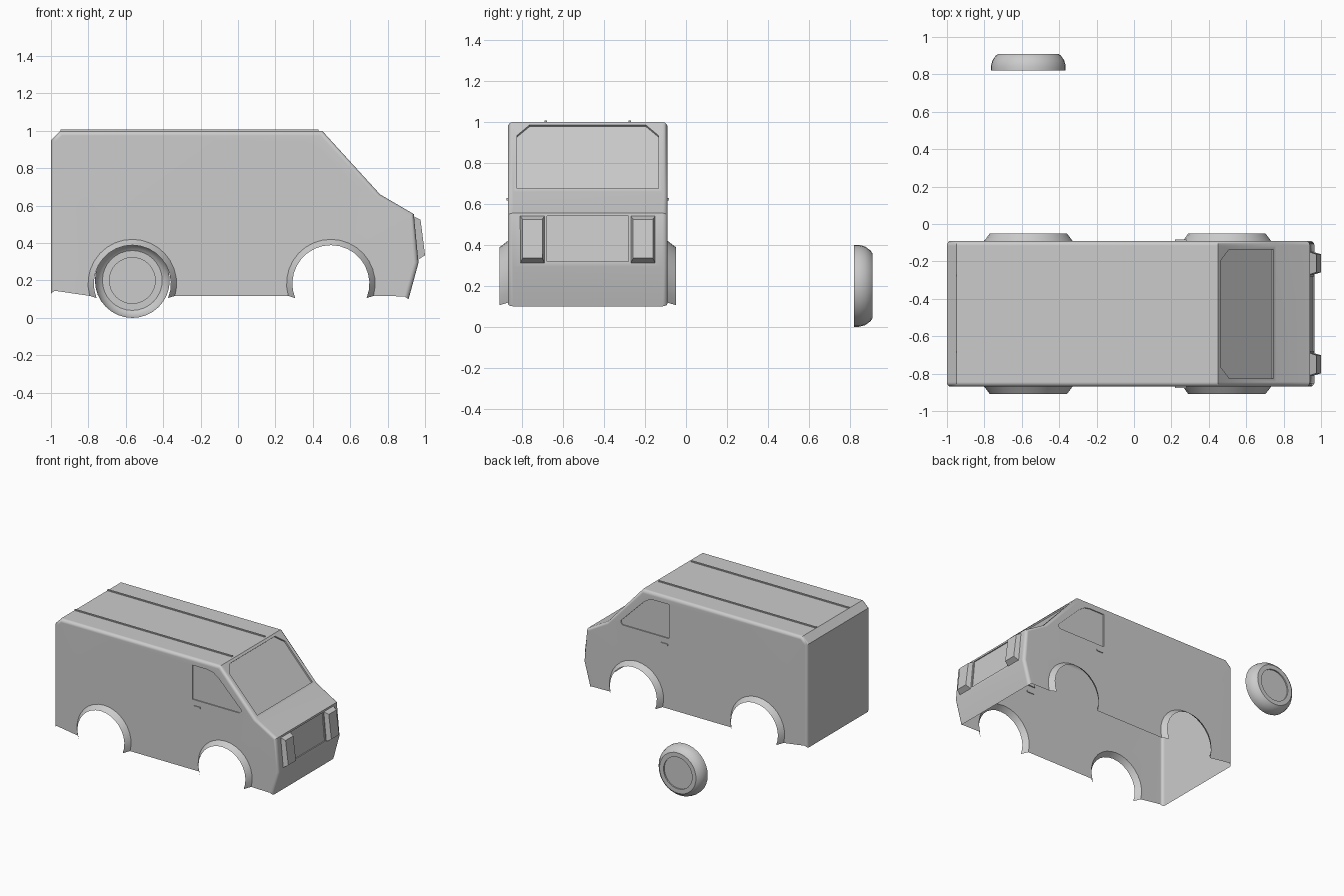
import bpy, bmesh
from math import sin, cos, pi, radians
from mathutils import Vector

if "Cube" in bpy.data.objects:
    bpy.data.objects.remove(bpy.data.objects["Cube"])

YC = -0.48           # centre line of the van
HALF = 0.39          # half width at the flat sides
ARCHES = (-0.565, 0.4965)
ARCH_Z = 0.183


def finish(name, bm, weighted=False):
    bmesh.ops.recalc_face_normals(bm, faces=bm.faces)
    me = bpy.data.meshes.new(name)
    bm.to_mesh(me)
    bm.free()
    ob = bpy.data.objects.new(name, me)
    bpy.context.collection.objects.link(ob)
    bpy.ops.object.select_all(action='DESELECT')
    ob.select_set(True)
    bpy.context.view_layer.objects.active = ob
    bpy.ops.object.shade_smooth_by_angle(angle=radians(30))
    if weighted:
        mod = ob.modifiers.new("weighted_normal", 'WEIGHTED_NORMAL')
        mod.keep_sharp = True
    return ob


def box(name, lo, hi):
    bm = bmesh.new()
    bmesh.ops.create_cube(bm, size=1)
    lo, hi = Vector(lo), Vector(hi)
    for v in bm.verts:
        v.co = (lo + hi) / 2 + v.co * (hi - lo)
    return finish(name, bm)


def strip(bm, a, b, closed=False):
    n = len(a)
    for i in range(n if closed else n - 1):
        j = (i + 1) % n
        bm.faces.new((a[i], a[j], b[j], b[i]))


def panel_with_recess(bm, outer, hole_pts, push, normal):
    """Fill the outer loop around a hole and close the hole with a sunken pane."""
    hole = [bm.verts.new(p) for p in hole_pts]
    edges = []
    for loop in (outer, hole):
        for i, v in enumerate(loop):
            w = loop[(i + 1) % len(loop)]
            edges.append(bm.edges.get((v, w)) or bm.edges.new((v, w)))
    bmesh.ops.triangle_fill(bm, use_beauty=True, use_dissolve=False,
                            edges=edges, normal=normal)
    pane = [bm.verts.new(v.co + Vector(push)) for v in hole]
    strip(bm, hole, pane, closed=True)
    bm.faces.new(pane)


def arc(cx, r, low, n=18):
    """Arch points (x, z) from front to back over the wheel."""
    for i in range(n + 1):
        a = low + (pi - 2 * low) * i / n
        yield cx + r * cos(a), ARCH_Z + r * sin(a)


# Body side profile on the centre section, and its inset copy on the flat sides
OUTER = [(-1, .13), (-1, .95), (-.95, 1), (.45, 1), (.76, .66), (.94, .555), (.965, .295), (.912, .10)]
INSET = [(-.98, .145), (-.98, .94), (-.94, .975), (.44, .975), (.745, .645), (.92, .54), (.94, .295), (.89, .115)]
WINDOW = [(.21, .675), (.21, .945), (.34, .945), (.39, .935), (.435, .905), (.635, .705), (.635, .69), (.62, .675)]

bm = bmesh.new()
inner_rows = {}
for s in (-1, 1):
    # Rounded shoulder between the centre section and the side
    rows = []
    for k in range(5):
        a = pi / 2 * k / 4
        t = 1 - sin(a)
        y = YC + s * (HALF - .025 * (1 - cos(a)))
        rows.append([bm.verts.new((p[0] + (q[0] - p[0]) * t, y, p[1] + (q[1] - p[1]) * t))
                     for p, q in zip(OUTER, INSET)])
    for a, b in zip(rows, rows[1:]):
        strip(bm, a, b)
    inner_rows[s] = rows[-1]

    # Side wall with arch cut-outs, flares and window
    y = YC + s * HALF
    outline = list(rows[0])
    for cx in reversed(ARCHES):
        edge = [bm.verts.new((x, y, z)) for x, z in arc(cx, .237, radians(-16))]
        rim = [bm.verts.new((x, y + s * .04, z)) for x, z in arc(cx, .206, radians(-22))]
        strip(bm, edge, rim)
        outline += edge
    panel_with_recess(bm, outline, [(x, y, z) for x, z in WINDOW],
                      (0, -s * .008, 0), (0, s, 0))

# Centre section, with sunken windscreen and grille
L, R = inner_rows[-1], inner_rows[1]


def on_segment(i, pts):
    (x0, z0), (x1, z1) = OUTER[i], OUTER[i + 1]
    return [(x0 + (x1 - x0) * (z - z0) / (z1 - z0), YC + y, z) for y, z in pts]


SCREEN = [(-.345, .675), (.345, .675), (.345, .935), (.285, .985), (-.285, .985), (-.345, .935)]
GRILLE = [(-.2, .32), (.2, .32), (.2, .54), (-.2, .54)]
holes = {3: (SCREEN, (-.009, 0, -.008), (.74, 0, .67)),
         5: (GRILLE, (-.008, 0, 0), (1, 0, .1))}
for i in range(len(OUTER) - 1):
    quad = [L[i], L[i + 1], R[i + 1], R[i]]
    if i in holes:
        pts, push, normal = holes[i]
        panel_with_recess(bm, quad, on_segment(i, pts), push, normal)
    else:
        bm.faces.new(quad)
finish("van_body", bm, weighted=True)

# Headlights: tapered blocks on the nose
for s, side in ((-1, "right"), (1, "left")):
    y = YC + s * .27
    bm = bmesh.new()
    back, front = ([bm.verts.new((x, y + d, z)) for x, d, z in
                    ((xt, -w, zt), (xt, w, zt), (xb, w, zb), (xb, -w, zb))]
                   for xt, zt, xb, zb, w in ((.94, .542, .962, .31, .06),
                                             (.976, .525, 1.0, .335, .048)))
    strip(bm, back, front, closed=True)
    bm.faces.new(front)
    finish("headlight_" + side, bm)

    # Roof rib and door handle on the same side
    yr = YC + s * .205
    box("roof_rib_" + side, (-.95, yr - .006, .995), (.43, yr + .006, 1.008))
    ys = YC + s * HALF
    box("door_handle_" + side, (.22, ys - .006, .617), (.28, ys + .006, .63))

# Loose wheel: open-backed turned shell with a sunken hub
SECTION = [(.2, .82), (.2, .845), (.192, .875), (.174, .9), (.16, .91), (.125, .91), (.125, .9)]
N = 32
bm = bmesh.new()
rings = [[bm.verts.new((-.565 + r * cos(2 * pi * i / N), y, .2 + r * sin(2 * pi * i / N)))
          for i in range(N)] for r, y in SECTION]
for a, b in zip(rings, rings[1:]):
    strip(bm, a, b, closed=True)
bm.faces.new(rings[-1])
finish("wheel", bm)
